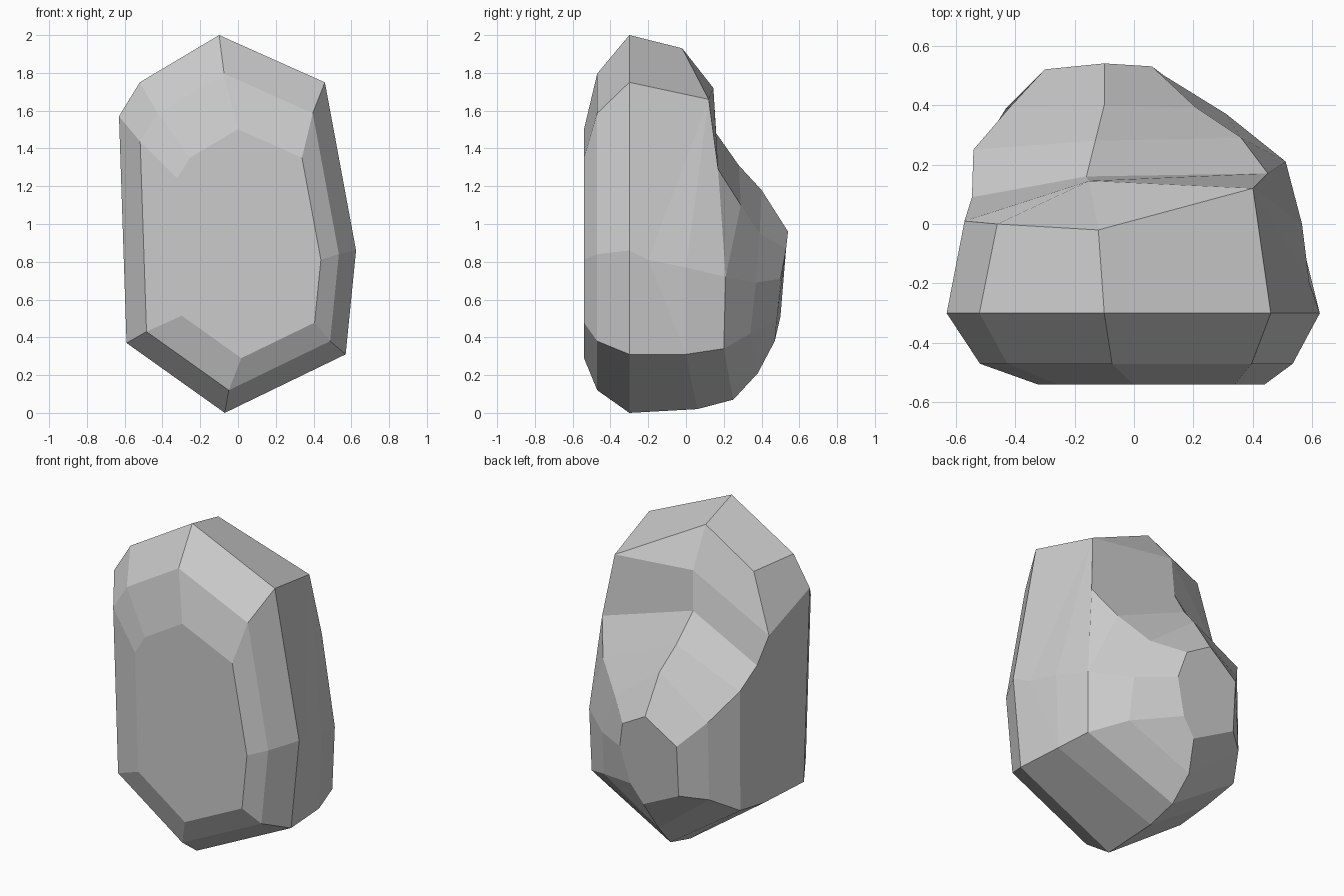
import bpy, bmesh

# widest outline of the boulder (x, z), clockwise from the top seen from the front
outline = [(-.10, 2), (.46, 1.75), (.625, .86), (.57, .31),
           (-.07, 0), (-.59, .37), (-.63, 1.57), (-.52, 1.75)]

# front bevel rings: inset copies of the outline (y, scale, x shift, z shift)
front = [(-.54, .606, .06, .29), (-.47, .838, .01, .12), (-.30, 1, 0, 0)]

# ridge lines running from the outline over the back
top = [(-.12, -.02, 1.93), (-.15, .145, 1.72), (-.16, .16, 1.48),
       (-.13, .28, 1.31), (-.10, .40, 1.18), (-.10, .54, .96)]
upper_right = [(.40, .12, 1.66), (.45, .17, 1.29), (.36, .29, 1.10),
               (.21, .39, .95), (.06, .53, .87)]
right = [(.59, -.2, .81), (.565, 0, .77), (.51, .21, .72),
         (.31, .37, .69), (.10, .50, .71)]
lower_right = [(.55, 0, .31), (.50, .20, .34), (.32, .34, .42), (.04, .48, .49)]
bottom = [(-.07, .06, .02), (-.07, .25, .07), (-.08, .38, .21), (-.04, .47, .38)]
lower_left = [(-.53, 0, .34), (-.53, .23, .38), (-.43, .39, .48), (-.30, .50, .51)]
left = [(-.46, 0, 1.74), (-.57, .01, 1.38), (-.545, .09, 1.22),
        (-.54, .25, 1.12), (-.42, .39, .95), (-.30, .52, .82)]

# which ridge point each of the six back rings uses (shared points make triangles)
ridges = [(top, "012345"), (upper_right, "001234"), (right, "012234"),
          (lower_right, "001123"), (bottom, "001123"), (lower_left, "001123"),
          (left, "112345"), (left, "012345")]

rings = [[(x * s + dx, y, z * s + dz) for x, z in outline] for y, s, dx, dz in front]
rings += [[pts[int(order[i])] for pts, order in ridges] for i in range(6)]

bm = bmesh.new()
verts = {}


def vert(co):
    if co not in verts:
        verts[co] = bm.verts.new(co)
    return verts[co]


def face(cos):
    cos = list(dict.fromkeys(cos))
    if len(cos) > 2:
        bm.faces.new([vert(c) for c in cos])


# skin the rings and close both ends
for a, b in zip(rings, rings[1:]):
    for i in range(8):
        j = (i + 1) % 8
        face((a[i], a[j], b[j], b[i]))
face(rings[0])
face(rings[-1])
bmesh.ops.recalc_face_normals(bm, faces=bm.faces)

mesh = bpy.data.meshes.new("boulder")
bm.to_mesh(mesh)
bm.free()
bpy.context.collection.objects.link(bpy.data.objects.new("boulder", mesh))
